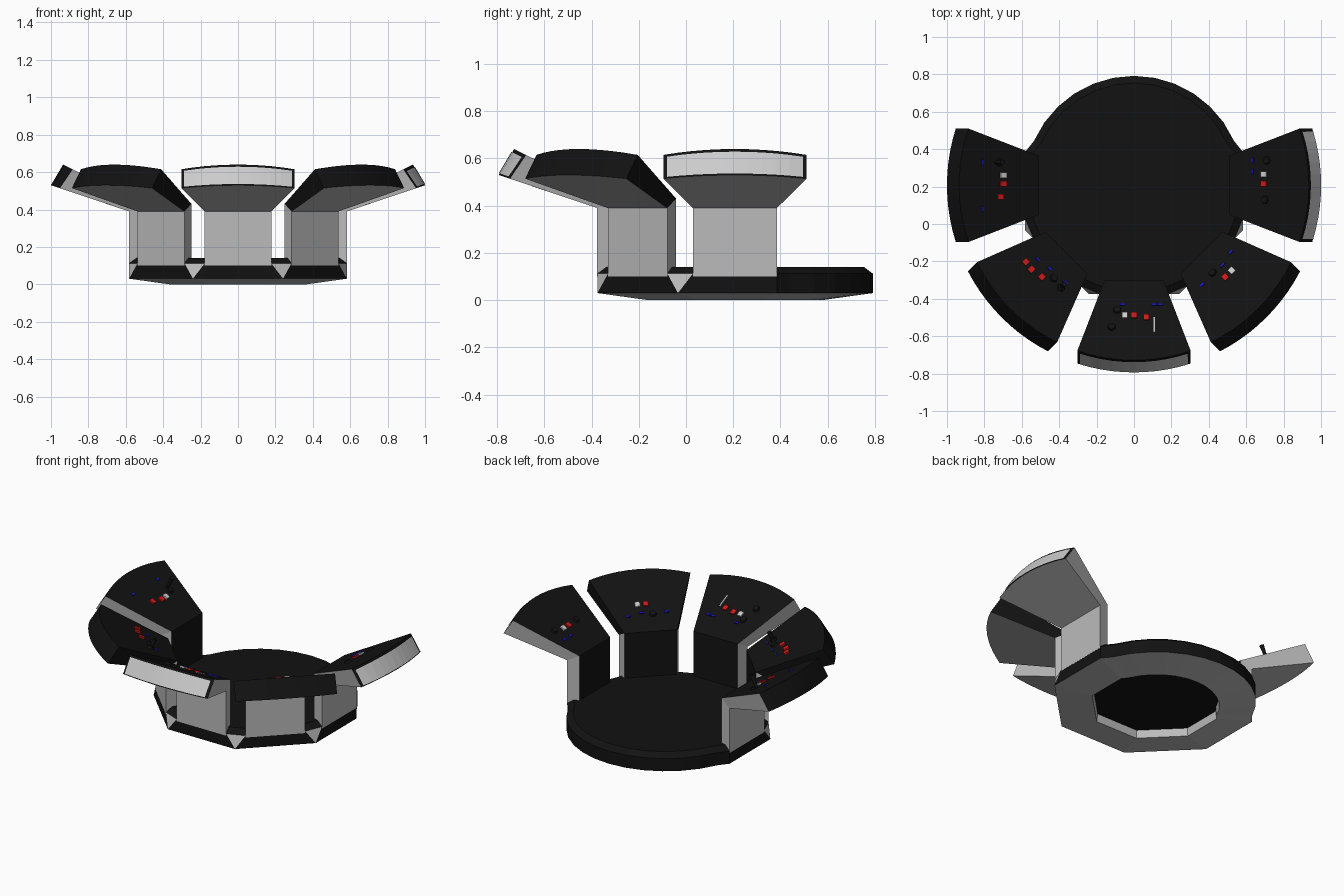
import bpy, bmesh
from math import radians, cos, sin, tan, sqrt, atan
from mathutils import Matrix, Vector

if "Cube" in bpy.data.objects:
    bpy.data.objects.remove(bpy.data.objects["Cube"])

CY = 0.207                                   # centre of the round platform
ANGLES = {"left": 180, "front_left": 225, "front": 270, "front_right": 315, "right": 0}


def material(name, r, g, b):
    m = bpy.data.materials.new(name)
    m.diffuse_color = (r, g, b, 1)
    m.use_nodes = True
    m.node_tree.nodes["Principled BSDF"].inputs["Base Color"].default_value = m.diffuse_color
    return m


BLACK = material("black", 0.006, 0.006, 0.006)
GREY = material("grey", 0.5, 0.5, 0.5)
RED = material("red", 0.6, 0.01, 0.01)
BLUE = material("blue", 0.01, 0.01, 0.6)
WHITE = material("white", 0.7, 0.7, 0.7)


def finish(bm, name, mats, matrix):
    bmesh.ops.remove_doubles(bm, verts=bm.verts, dist=1e-5)
    bmesh.ops.recalc_face_normals(bm, faces=bm.faces)
    me = bpy.data.meshes.new(name)
    bm.to_mesh(me)
    bm.free()
    for m in mats:
        me.materials.append(m)
    ob = bpy.data.objects.new(name, me)
    ob.matrix_world = matrix
    bpy.context.collection.objects.link(ob)
    return ob


def console_matrix(a):
    return Matrix.Translation((0, CY, 0)) @ Matrix.Rotation(radians(a), 4, 'Z')


# Platform: straight edges below the consoles, round at the back
def outline(cut):
    pts = []
    for a in ANGLES.values():
        if a == 0:
            a = 360
        for s in (-1, 1):
            y = s * (0.178 if cut else 0.582 * tan(radians(22.5)))
            if (a, s) in ((180, -1), (360, 1)):
                y = s * 0.178
            t = radians(a)
            pts.append((0.582 * cos(t) - y * sin(t), 0.582 * sin(t) + y * cos(t)))
    for i in range(13):
        t = radians(24 + 132 * i / 12)
        pts.append((0.585 * cos(t), 0.585 * sin(t)))
    return pts


bm = bmesh.new()
rings = []
for scale, z, cut in ((0.62, 0.05, 0), (0.63, 0, 0), (1, 0.03, 0), (1, 0.112, 1), (0.935, 0.14, 1)):
    rings.append([bm.verts.new((x * scale, y * scale, z)) for x, y in outline(cut)])
n = len(rings[0])
for k in range(4):
    for i in range(n):
        j = (i + 1) % n
        f = bm.faces.new((rings[k][i], rings[k][j], rings[k + 1][j], rings[k + 1][i]))
        notch = k == 2 and i % 2 == 1 and i < 9
        f.material_index = 1 if k < 2 or notch else 0
bm.faces.new(rings[0])
bm.faces.new(rings[4])
finish(bm, "platform", [BLACK, GREY], Matrix.Translation((0, CY, 0)))

# Console cross-section: radius, height, half width, curved, slope of the arc
IN_R, IN_Z, TOP_R, TOP_Z = 0.51, 0.43, 0.935, 0.64
SLOPE = (TOP_Z - IN_Z) / (TOP_R - IN_R)
PROFILE = [(0.583, 0.10, 0.178, 0, 0), (0.583, 0.39, 0.178, 0, 0), (1.0, 0.53, 0.303, 1, 0.33),
           (TOP_R, TOP_Z, 0.303, 1, SLOPE), (IN_R, IN_Z, 0.158, 0, 0), (IN_R, 0.10, 0.158, 0, 0)]
STEPS = 10


def station(p, t):
    r, z, w, curved, slope = p
    y = w * t
    x = sqrt(r * r - y * y) if curved else r
    return Vector((x, y, z - (r - x) * slope))


def build_console(name, a):
    bm = bmesh.new()
    cols = [[bm.verts.new(station(p, -1 + 2 * i / STEPS)) for p in PROFILE] for i in range(STEPS + 1)]
    for i in range(STEPS):
        for k in range(6):
            l = (k + 1) % 6
            f = bm.faces.new((cols[i][k], cols[i][l], cols[i + 1][l], cols[i + 1][k]))
            f.material_index = 1 if k < 2 else 0
    for c in (cols[0], cols[-1]):
        for q in ((0, 1, 4, 5), (1, 2, 3, 4)):
            f = bm.faces.new([c[k] for k in q])
            f.material_index = 0 if q[0] == 1 and name.startswith("front_") else 1
    finish(bm, name + "_console", [BLACK, GREY], console_matrix(a))
    # Light plate set in the outer rim
    if name in ("front", "right"):
        bm = bmesh.new()
        prev = None
        for i in range(STEPS + 1):
            t = 0.95 * (-1 + 2 * i / STEPS)
            lo, hi = station(PROFILE[2], t), station(PROFILE[3], t)
            off = Vector((0.003, 0, 0.002))
            cur = [bm.verts.new(lo.lerp(hi, u) + off) for u in (0.04, 0.88)]
            if prev:
                bm.faces.new((prev[0], cur[0], cur[1], prev[1]))
            prev = cur
        finish(bm, name + "_rim_plate", [WHITE], console_matrix(a))


for name, a in ANGLES.items():
    build_console(name, a)


# Controls, placed on the sloping panel below a point seen from the top
def panel_matrix(console, x, y):
    a = ANGLES[console]
    p = Matrix.Rotation(radians(-a), 3, 'Z') @ Vector((x, y - CY, 0))
    z = IN_Z + (p.x - IN_R) * SLOPE
    return console_matrix(a) @ Matrix.Translation((p.x, p.y, z)) @ Matrix.Rotation(-atan(SLOPE), 4, 'Y')


def button(console, mat, x, y, sx=0.034, sy=0.03, h=0.01):
    bm = bmesh.new()
    bmesh.ops.create_cube(bm, size=1, matrix=Matrix.Translation((0, 0, h / 2)) @ Matrix.Diagonal((sx, sy, h, 1)))
    finish(bm, console + "_button", [mat], panel_matrix(console, x, y))


def cylinder(console, part, x, y, r1, r2, h):
    bm = bmesh.new()
    bmesh.ops.create_cone(bm, cap_ends=True, segments=12, radius1=r1, radius2=r2, depth=h,
                          matrix=Matrix.Translation((0, 0, h / 2)))
    finish(bm, console + part, [BLACK], panel_matrix(console, x, y))


BUTTONS = {
    "right": {RED: [(0.695, 0.215)], WHITE: [(0.695, 0.265)]},
    "front": {RED: [(0, -0.49), (0.065, -0.5)], WHITE: [(-0.05, -0.49)]},
    "left": {RED: [(-0.7, 0.215), (-0.715, 0.145)], WHITE: [(-0.7, 0.26)]},
    "front_left": {RED: [(-0.58, -0.205), (-0.55, -0.245), (-0.495, -0.285)], WHITE: []},
    "front_right": {RED: [(0.49, -0.285)], WHITE: [(0.525, -0.25)]},
}
SWITCHES = {
    "right": [(0.635, 0.28), (0.635, 0.34)],
    "front": [(-0.06, -0.43), (0.105, -0.43), (0.14, -0.43)],
    "left": [(-0.81, 0.33), (-0.81, 0.08)],
    "front_left": [(-0.515, -0.19), (-0.45, -0.24), (-0.365, -0.315)],
    "front_right": [(0.52, -0.15), (0.475, -0.22), (0.365, -0.325)],
}
DIALS = {
    "right": [(0.71, 0.34), (0.7, 0.13)],
    "front": [(-0.09, -0.46), (-0.12, -0.55)],
    "left": [(-0.72, 0.33)],
    "front_left": [(-0.43, -0.29), (-0.39, -0.34)],
    "front_right": [(0.42, -0.26)],
}
for c in ANGLES:
    for mat, spots in BUTTONS[c].items():
        for x, y in spots:
            button(c, mat, x, y)
    for x, y in SWITCHES[c]:
        button(c, BLUE, x, y, 0.012, 0.028, 0.008)
    for x, y in DIALS[c]:
        cylinder(c, "_dial", x, y, 0.022, 0.018, 0.012)

# Slider track and the two standing levers
button("front", GREY, 0.107, -0.54, 0.09, 0.008, 0.006)
for c, x, y, h in (("left", -0.74, 0.33, 0.085), ("front_left", -0.39, -0.34, 0.06)):
    cylinder(c, "_lever", x, y, 0.008, 0.014, h)
